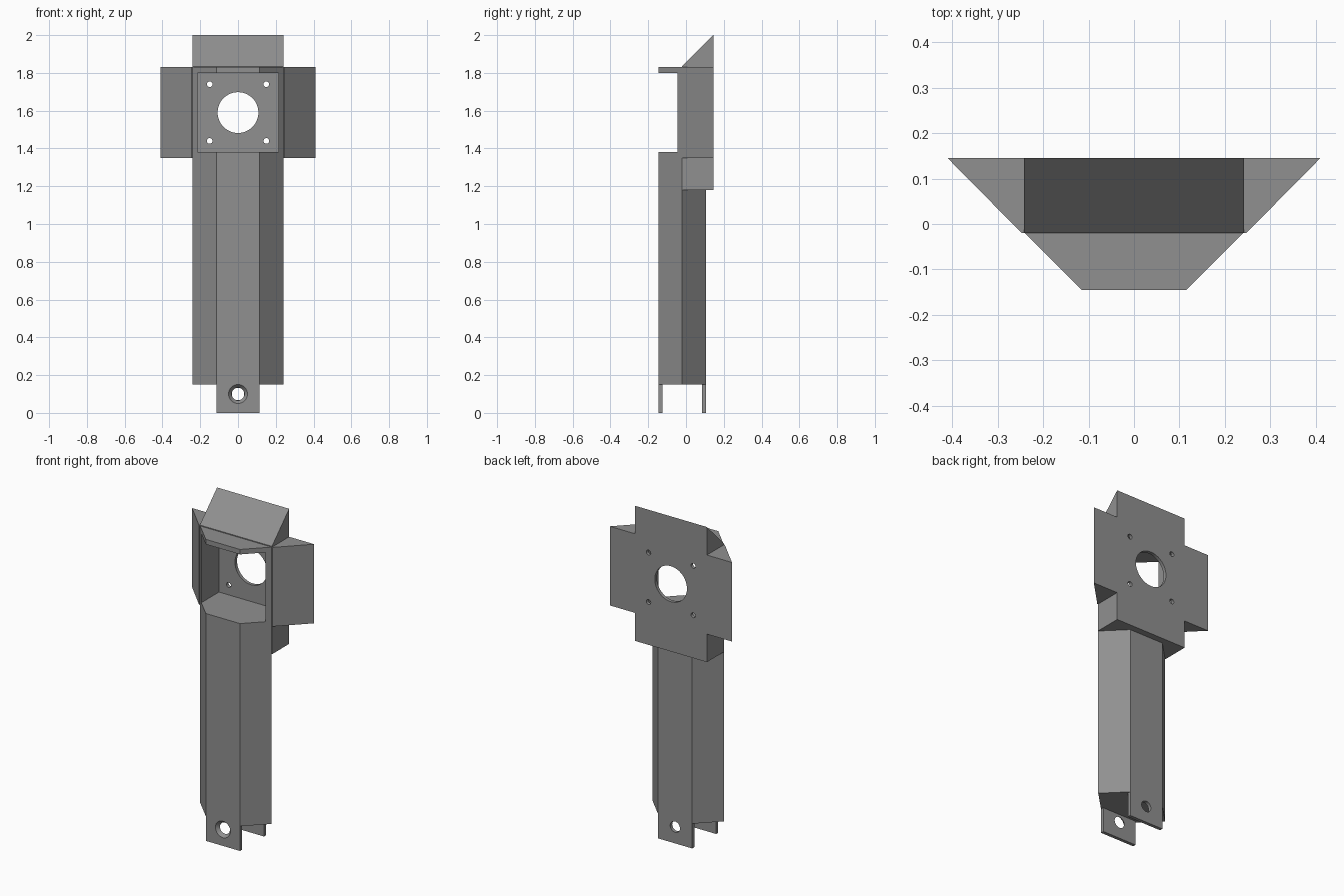
import bpy, bmesh, math
from mathutils import Matrix

if "Cube" in bpy.data.objects:
    bpy.data.objects.remove(bpy.data.objects["Cube"])

gray = bpy.data.materials.new("gray plastic")
gray.diffuse_color = (0.28, 0.28, 0.28, 1)
gray.use_nodes = True
gray.node_tree.nodes["Principled BSDF"].inputs["Base Color"].default_value = gray.diffuse_color


def finish(name, bm):
    bmesh.ops.recalc_face_normals(bm, faces=bm.faces)
    mesh = bpy.data.meshes.new(name)
    bm.to_mesh(mesh)
    bm.free()
    ob = bpy.data.objects.new(name, mesh)
    bpy.context.collection.objects.link(ob)
    mesh.materials.append(gray)
    return ob


def prism(name, outline, axis, lo, hi):
    """Extrude a 2D outline: (x, y) along z, or (y, z) along x."""
    bm = bmesh.new()
    place = (lambda p, h: (p[0], p[1], h)) if axis == "z" else (lambda p, h: (h, p[0], p[1]))
    face = bm.faces.new([bm.verts.new(place(p, lo)) for p in outline])
    move = (0, 0, hi - lo) if axis == "z" else (hi - lo, 0, 0)
    out = bmesh.ops.extrude_face_region(bm, geom=[face])
    bmesh.ops.translate(bm, vec=move, verts=[v for v in out["geom"] if isinstance(v, bmesh.types.BMVert)])
    if len(bm.faces) < len(outline) + 2:
        bm.faces.new([v for v in bm.verts][:len(outline)])
    return finish(name, bm)


def box(name, x, y0, y1, z0, z1):
    return prism(name, [(-x, y0), (x, y0), (x, y1), (-x, y1)], "z", z0, z1)


def drill(name, x, z, y0, y1, r0, r1, sides=32):
    """Round cutter along y, radius r0 at y0 and r1 at y1."""
    bm = bmesh.new()
    bmesh.ops.create_cone(bm, cap_ends=True, segments=sides, radius1=r1, radius2=r0, depth=y1 - y0)
    bm.transform(Matrix.Translation((x, (y0 + y1) / 2, z)) @ Matrix.Rotation(math.pi / 2, 4, "X"))
    return finish(name, bm)


def combine(target, other, operation):
    mod = target.modifiers.new(operation, "BOOLEAN")
    mod.operation, mod.solver, mod.object = operation, "EXACT", other
    bpy.context.view_layer.objects.active = target
    bpy.ops.object.modifier_apply(modifier=mod.name)
    bpy.data.objects.remove(other)


# Six-sided column
bracket = prism("column_and_head", [(-.115, -.145), (.115, -.145), (.24, -.02), (.115, .105),
                                    (-.115, .105), (-.24, -.02)], "z", .15, 1.83)

# Head: upright block with sloped top, and side arms flaring to the back
combine(bracket, prism("upright_block", [(-.02, 1.18), (.145, 1.18), (.145, 2.0), (-.02, 1.835)],
                       "x", -.242, .242), "UNION")
combine(bracket, prism("side_arms", [(-.247, -.02), (.247, -.02), (.41, .145), (-.41, .145)],
                       "z", 1.35, 1.83), "UNION")

# Square pocket open to the front, with a thin back wall
combine(bracket, box("pocket", .215, -.3, .125, 1.38, 1.80), "DIFFERENCE")

# Large round opening and four screw holes in the back wall
combine(bracket, drill("round_opening", 0, 1.59, .05, .2, .108, .108, 48), "DIFFERENCE")
for x in (-.15, .15):
    for z in (1.44, 1.74):
        combine(bracket, drill("screw_hole", x, z, .05, .2, .015, .015, 20), "DIFFERENCE")

# Mounting tabs at the foot; the front one is countersunk
front_tab = box("front_tab", .115, -.145, -.125, 0, .15)
combine(front_tab, drill("countersink", 0, .10, -.146, -.124, .051, .033), "DIFFERENCE")
back_tab = box("back_tab", .115, .085, .105, 0, .15)
combine(back_tab, drill("pin_hole", 0, .10, .05, .2, .033, .033), "DIFFERENCE")

# Smooth the round holes, keep the edges sharp
for ob in (bracket, front_tab, back_tab):
    bpy.ops.object.select_all(action="DESELECT")
    ob.select_set(True)
    bpy.context.view_layer.objects.active = ob
    bpy.ops.object.shade_smooth_by_angle(angle=math.radians(30))
